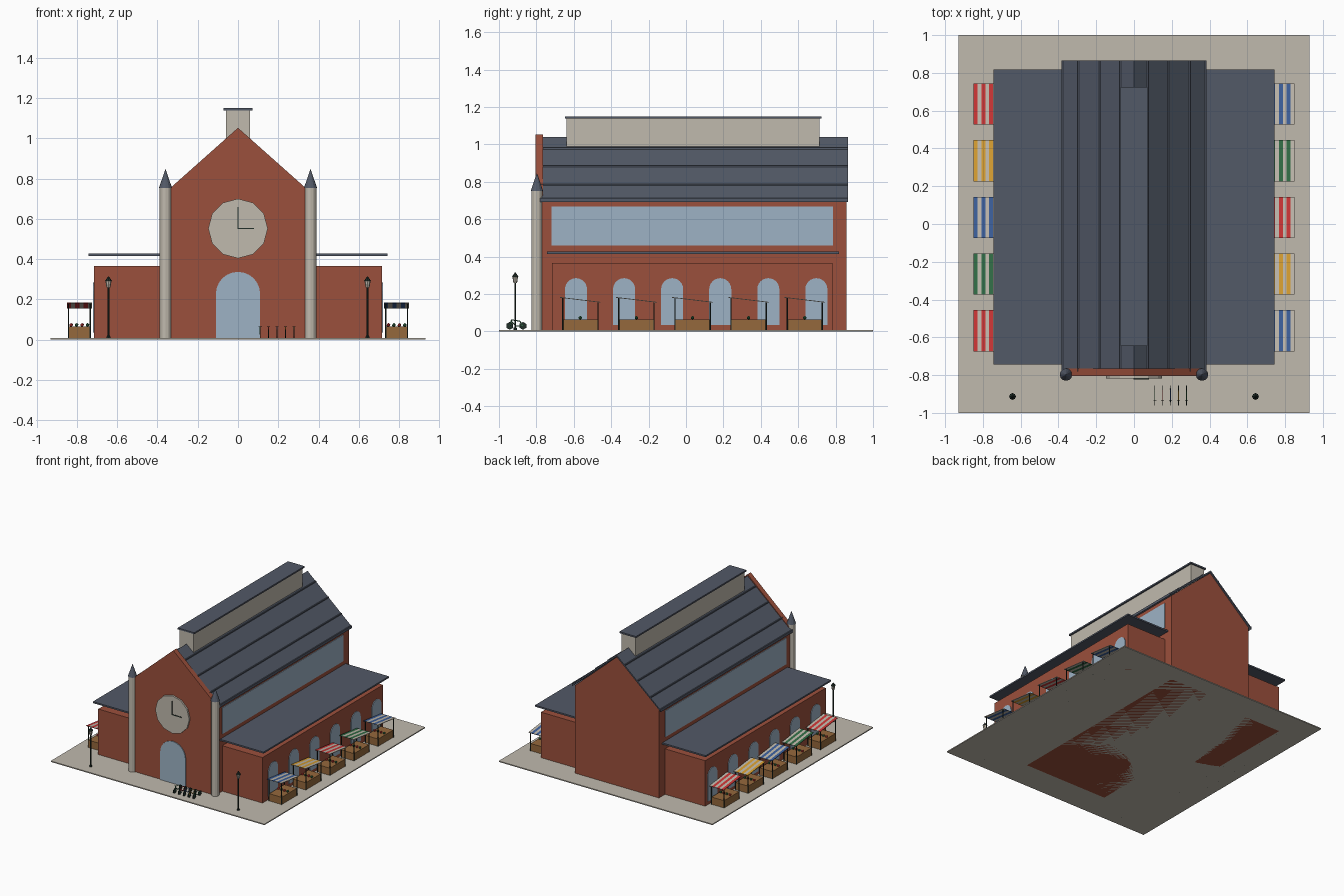
import bpy, bmesh, math
from mathutils import Matrix, Vector

if "Cube" in bpy.data.objects:
    bpy.data.objects.remove(bpy.data.objects["Cube"], do_unlink=True)


def material(name, rgb):
    m = bpy.data.materials.new(name)
    m.use_nodes = True
    m.diffuse_color = (*rgb, 1)
    m.node_tree.nodes["Principled BSDF"].inputs["Base Color"].default_value = (*rgb, 1)
    return m


BRICK = material("brick", (0.33, 0.08, 0.045))
SLATE = material("slate", (0.085, 0.1, 0.135))
STONE = material("pale stone", (0.53, 0.49, 0.42))
GLASS = material("pale glass", (0.34, 0.45, 0.56))
WOOD = material("wood", (0.3, 0.14, 0.045))
IRON = material("dark iron", (0.015, 0.028, 0.022))
RED = material("red", (0.6, 0.035, 0.035))
YELLOW = material("yellow", (0.68, 0.34, 0.03))
BLUE = material("blue", (0.045, 0.115, 0.33))
GREEN = material("green", (0.03, 0.15, 0.06))


def finish(name, bm, *mats):
    bmesh.ops.recalc_face_normals(bm, faces=bm.faces)
    me = bpy.data.meshes.new(name)
    bm.to_mesh(me)
    bm.free()
    for m in mats:
        me.materials.append(m)
    ob = bpy.data.objects.new(name, me)
    bpy.context.collection.objects.link(ob)
    return ob


def add_box(bm, lo, hi, index=0):
    size = [b - a for a, b in zip(lo, hi)]
    mid = [(a + b) / 2 for a, b in zip(lo, hi)]
    mat = Matrix.Translation(mid) @ Matrix.Diagonal((*size, 1))
    verts = bmesh.ops.create_cube(bm, size=1, matrix=mat)["verts"]
    for f in {f for v in verts for f in v.link_faces}:
        f.material_index = index
    return verts


def box(name, lo, hi, mat):
    bm = bmesh.new()
    add_box(bm, lo, hi)
    return finish(name, bm, mat)


def prism(name, outline, axis, start, end, mat):
    """Extrude an outline of (across, z) points along x or y."""
    bm = bmesh.new()
    place = (lambda a, z: (start, a, z)) if axis == "x" else (lambda a, z: (a, start, z))
    face = bm.faces.new([bm.verts.new(place(a, z)) for a, z in outline])
    step = Vector((end - start, 0, 0) if axis == "x" else (0, end - start, 0))
    out = bmesh.ops.extrude_face_region(bm, geom=[face])
    bmesh.ops.translate(bm, vec=step, verts=[v for v in out["geom"] if isinstance(v, bmesh.types.BMVert)])
    return finish(name, bm, mat)


def add_cone(bm, x, y, z0, z1, r0, r1, sides):
    bmesh.ops.create_cone(bm, cap_ends=True, segments=sides, radius1=r0, radius2=r1,
                          depth=z1 - z0, matrix=Matrix.Translation((x, y, (z0 + z1) / 2)))


def cone(name, x, y, z0, z1, r0, r1, sides, mat):
    bm = bmesh.new()
    add_cone(bm, x, y, z0, z1, r0, r1, sides)
    return finish(name, bm, mat)


def add_bar(bm, a, b, r):
    a, b = Vector(a), Vector(b)
    turn = (b - a).to_track_quat("Z", "Y").to_matrix().to_4x4()
    bmesh.ops.create_cone(bm, cap_ends=True, segments=6, radius1=r, radius2=r,
                          depth=(b - a).length, matrix=Matrix.Translation((a + b) / 2) @ turn)


def arch(mid, half, bottom, top, steps=12):
    spring = top - half
    curve = [(mid + half * math.cos(math.pi * i / steps), spring + half * math.sin(math.pi * i / steps))
             for i in range(steps + 1)]
    return [(mid + half, bottom)] + curve + [(mid - half, bottom)]


# Paved square
box("paving", (-0.93, -1, 0), (0.93, 1, 0.008), STONE)

# Main hall with its gabled front
prism("hall_walls", [(-0.365, 0), (0.365, 0), (0.365, 0.7), (0, 1.022), (-0.365, 0.7)],
      "y", -0.77, 0.857, BRICK)
box("front_wall", (-0.36, -0.805, 0), (0.36, -0.765, 0.725), BRICK)
prism("front_gable", [(-0.36, 0.725), (0.36, 0.725), (0.36, 0.732), (0, 1.052), (-0.36, 0.732)],
      "y", -0.805, -0.765, BRICK)
prism("main_roof", [(-0.385, 0.692), (-0.385, 0.705), (0, 1.04), (0.385, 0.705), (0.385, 0.692), (0, 1.026)],
      "y", -0.78, 0.865, SLATE)

# Roof seams
for side in (-1, 1):
    for x in (0.072, 0.182, 0.295, 0.381):
        z = 1.04 - 0.87 * x
        box("roof_seam", (side * x - 0.004, -0.78, z - 0.006), (side * x + 0.004, 0.865, z + 0.005), SLATE)

# Ridge lantern
box("ridge_lantern", (-0.06, -0.64, 0.97), (0.06, 0.715, 1.14), STONE)
box("ridge_lantern_roof", (-0.072, -0.647, 1.138), (0.072, 0.725, 1.15), SLATE)

# Front door and clock
prism("front_door", arch(0, 0.11, 0.008, 0.337), "y", -0.811, -0.804, GLASS)
prism("clock_face", [(0.148 * math.cos(math.tau * i / 12), 0.552 + 0.148 * math.sin(math.tau * i / 12))
                     for i in range(12)], "y", -0.818, -0.804, STONE)
box("minute_hand", (-0.003, -0.822, 0.549), (0.003, -0.817, 0.66), IRON)
box("hour_hand", (0, -0.822, 0.549), (0.08, -0.817, 0.555), IRON)

for side in (-1, 1):
    # Corner turret
    cone("turret", side * 0.36, -0.797, 0, 0.755, 0.029, 0.029, 12, STONE)
    cone("turret_spire", side * 0.36, -0.797, 0.752, 0.845, 0.033, 0.001, 12, SLATE)
    # Side aisle with a flat roof
    inner, outer = sorted((side * 0.35, side * 0.715))
    box("aisle", (inner, -0.717, 0), (outer, 0.782, 0.366), BRICK)
    inner, outer = sorted((side * 0.36, side * 0.743))
    box("aisle_roof", (inner, -0.743, 0.415), (outer, 0.817, 0.427), SLATE)
    # Windows
    prism("long_window", [(-0.72, 0.46), (0.785, 0.46), (0.785, 0.667), (-0.72, 0.667)],
          "x", side * 0.362, side * 0.37, GLASS)
    for i in range(6):
        prism("aisle_window", arch(-0.588 + 0.257 * i, 0.059, 0.035, 0.285),
              "x", side * 0.712, side * 0.72, GLASS)
    # Street lamp
    x, y = side * 0.643, -0.913
    bm = bmesh.new()
    add_cone(bm, x, y, 0, 0.02, 0.012, 0.008, 8)
    add_cone(bm, x, y, 0, 0.262, 0.005, 0.005, 8)
    add_cone(bm, x, y, 0.291, 0.315, 0.018, 0.002, 8)
    finish("lamp_post", bm, IRON)
    cone("lamp_glass", x, y, 0.26, 0.292, 0.01, 0.015, 8, STONE)


def stall(side, y, colour):
    x0 = 0.725 if side > 0 else -0.85
    # Striped sloping awning
    bm = bmesh.new()
    width = 0.125 / 6
    for i in range(6):
        verts = add_box(bm, (x0 + i * width, y - 0.109, 0), (x0 + (i + 1) * width, y + 0.109, 0.004), i % 2)
        for v in verts:
            v.co.z += 0.167 - 0.12 * (v.co.y - y)
    finish("awning", bm, colour, STONE)
    # Posts
    bm = bmesh.new()
    for x in (x0 + 0.008, x0 + 0.117):
        for dy in (-0.094, 0.094):
            add_bar(bm, (x, y + dy, 0), (x, y + dy, 0.168 - 0.12 * dy), 0.0035)
    finish("stall_posts", bm, IRON)
    # Counter with produce
    box("counter", (x0 + 0.008, y - 0.094, 0.002), (x0 + 0.117, y + 0.094, 0.065), WOOD)
    bm = bmesh.new()
    for i in range(4):
        spot = Matrix.Translation((x0 + 0.022 + 0.027 * i, y, 0.073))
        ball = bmesh.ops.create_icosphere(bm, subdivisions=1, radius=0.01, matrix=spot)
        for f in {f for v in ball["verts"] for f in v.link_faces}:
            f.material_index = i % 2
    finish("produce", bm, RED, GREEN)


for i, (left, right) in enumerate(zip((RED, GREEN, BLUE, YELLOW, RED), (BLUE, YELLOW, RED, GREEN, BLUE))):
    stall(-1, -0.565 + 0.3 * i, left)
    stall(1, -0.565 + 0.3 * i, right)

# Row of parked bicycles
for i, paint in enumerate((GREEN, RED, BLUE, YELLOW, GREEN)):
    x, y = 0.11 + 0.042 * i, -0.907
    bm = bmesh.new()
    for dy in (-0.035, 0.035):
        add_bar(bm, (x - 0.002, y + dy, 0.03), (x + 0.002, y + dy, 0.03), 0.021)
    add_bar(bm, (x - 0.008, y - 0.026, 0.064), (x + 0.008, y - 0.026, 0.064), 0.002)
    finish("bicycle_wheels", bm, IRON)
    bm = bmesh.new()
    path = [(-0.035, 0.03), (-0.026, 0.062), (0.018, 0.055), (0.035, 0.03), (0, 0.028), (-0.026, 0.054)]
    for (a, b), (c, d) in zip(path, path[1:]):
        add_bar(bm, (x, y + a, b), (x, y + c, d), 0.0028)
    finish("bicycle_frame", bm, paint)
